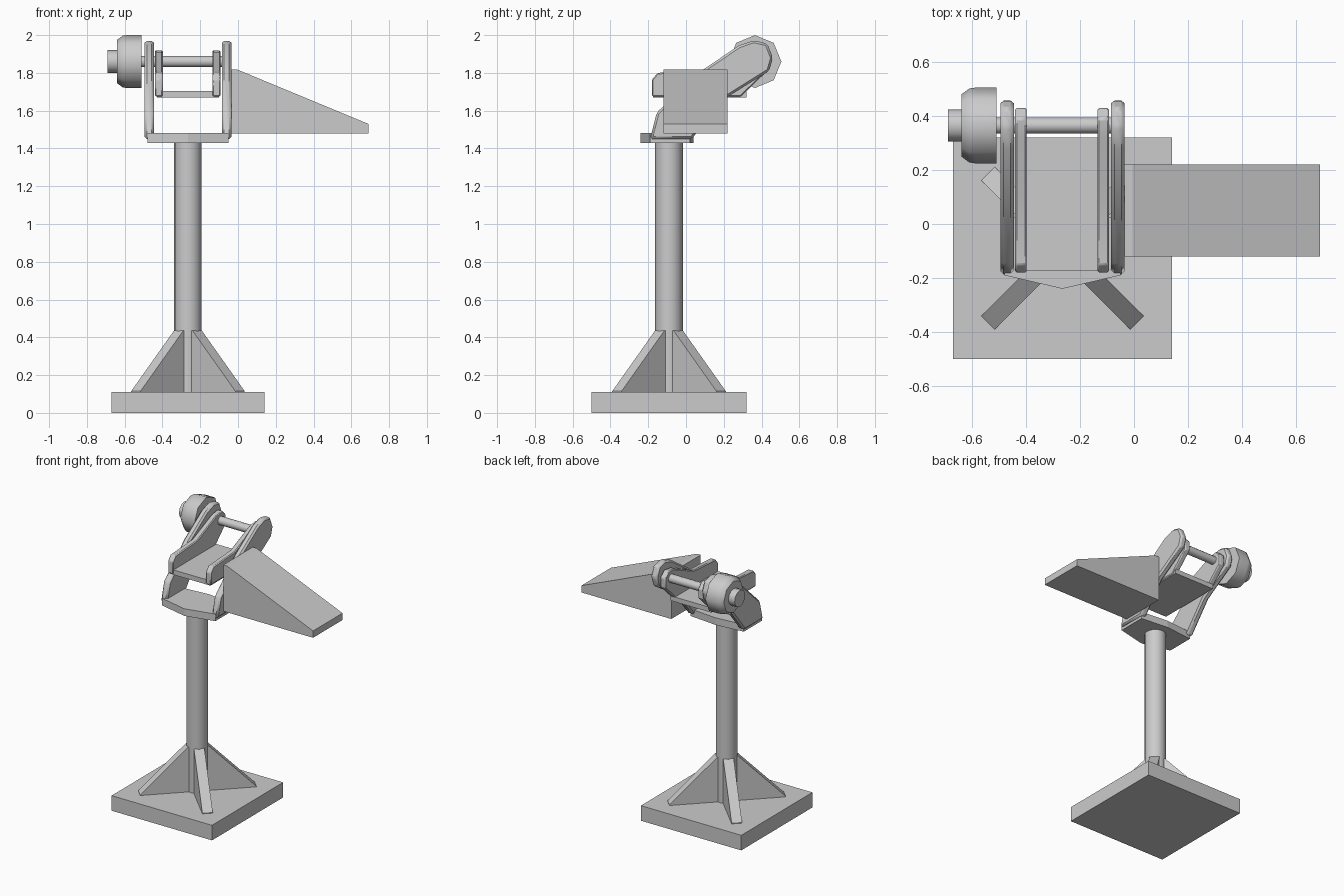
import bpy, bmesh, math
from mathutils import Matrix, Vector

if "Cube" in bpy.data.objects:
    bpy.data.objects.remove(bpy.data.objects["Cube"])

CX, CY = -0.265, -0.09      # pole axis
SY, SZ = 0.365, 1.86        # pivot shaft axis (y, z)


def finish(name, bm, bevel=0.0, smooth=40):
    bmesh.ops.recalc_face_normals(bm, faces=bm.faces)
    me = bpy.data.meshes.new(name)
    bm.to_mesh(me)
    bm.free()
    ob = bpy.data.objects.new(name, me)
    bpy.context.collection.objects.link(ob)
    if bevel:
        m = ob.modifiers.new("bevel", 'BEVEL')
        m.width, m.segments, m.limit_method = bevel, 1, 'ANGLE'
    if smooth:
        bpy.ops.object.select_all(action='DESELECT')
        ob.select_set(True)
        bpy.context.view_layer.objects.active = ob
        bpy.ops.object.shade_smooth_by_angle(angle=math.radians(smooth))
    return ob


def prism(name, pts, direction, bevel=0.0, smooth=0, matrix=None):
    """Extrude a closed planar outline along a vector."""
    bm = bmesh.new()
    f = bm.faces.new([bm.verts.new(p) for p in pts])
    ext = bmesh.ops.extrude_face_region(bm, geom=[f])['geom']
    bmesh.ops.translate(bm, vec=Vector(direction),
                        verts=[v for v in ext if isinstance(v, bmesh.types.BMVert)])
    if matrix:
        bm.transform(matrix)
    return finish(name, bm, bevel, smooth)


def lathe_x(name, rings, sides):
    """Solid of rings (x, radius) around the shaft axis."""
    bm = bmesh.new()
    loops = [[bm.verts.new((x, SY + r * math.sin(2 * math.pi * i / sides),
                            SZ + r * math.cos(2 * math.pi * i / sides)))
              for i in range(sides)] for x, r in rings]
    for a, b in zip(loops, loops[1:]):
        for i in range(sides):
            j = (i + 1) % sides
            bm.faces.new((a[i], a[j], b[j], b[i]))
    bm.faces.new(loops[0])
    bm.faces.new(loops[-1])
    return finish(name, bm, smooth=50)


# Square base slab
prism("base", [(-0.67, -0.5, 0), (0.14, -0.5, 0), (0.14, 0.32, 0), (-0.67, 0.32, 0)],
      (0, 0, 0.11))

# Upright pole
bm = bmesh.new()
bmesh.ops.create_cone(bm, cap_ends=True, segments=16, radius1=0.073, radius2=0.073,
                      depth=1.34, matrix=Matrix.Translation((CX, CY, 0.77)))
finish("pole", bm)

# Four diagonal gussets
for i in range(4):
    rot = Matrix.Translation((CX, CY, 0)) @ Matrix.Rotation(math.radians(45 + 90 * i), 4, 'Z')
    w = 0.035
    prism("gusset", [(0, -w, 0.1), (0.39, -w, 0.1), (0.39, -w, 0.115), (0.07, -w, 0.435), (0, -w, 0.435)],
          (0, 2 * w, 0), matrix=rot)

# Outer yoke: pointed floor plate plus two leaning arms
prism("outer_yoke_floor",
      [(-0.48, 0.02, 1.43), (-0.48, -0.19, 1.43), (CX, -0.24, 1.43), (-0.05, -0.19, 1.43),
       (-0.05, 0.02, 1.43), (CX, 0.04, 1.43)], (0, 0, 0.052))
outer = [(-0.19, 1.45), (0.03, 1.45), (0.2, 1.66), (0.44, 1.81), (0.46, 1.88),
         (0.43, 1.955), (0.36, 1.972), (0.28, 1.945), (0.08, 1.81), (-0.155, 1.59)]
for x in (-0.495, -0.085):
    prism("outer_yoke_arm", [(x, y, z) for y, z in outer], (0.05, 0, 0), 0.012, 35)

# Inner bracket: floor plate plus two arms
prism("inner_bracket_floor",
      [(-0.43, -0.175, 1.67), (-0.1, -0.175, 1.67), (-0.1, 0.32, 1.67), (-0.43, 0.32, 1.67)],
      (0, 0, 0.035))
inner = [(-0.18, 1.675), (0.29, 1.675), (0.43, 1.81), (0.43, 1.88), (0.39, 1.92),
         (0.32, 1.91), (0.1, 1.815), (-0.15, 1.80), (-0.18, 1.765)]
for x in (-0.44, -0.135):
    prism("inner_bracket_arm", [(x, y, z) for y, z in inner], (0.042, 0, 0), 0.006, 35)

# Pivot shaft, knob and hub
lathe_x("pivot_shaft", [(-0.56, 0.03), (-0.05, 0.03)], 12)
lathe_x("knob", [(-0.64, 0.115), (-0.61, 0.137), (-0.59, 0.14), (-0.51, 0.14)], 8)
lathe_x("knob_hub", [(-0.69, 0.06), (-0.63, 0.06)], 12)

# Side wedge
wedge = [(-0.035, 1.48), (0.69, 1.48), (0.69, 1.53), (-0.005, 1.818), (-0.035, 1.818)]
prism("side_wedge", [(x, -0.12, z) for x, z in wedge], (0, 0.34, 0))
